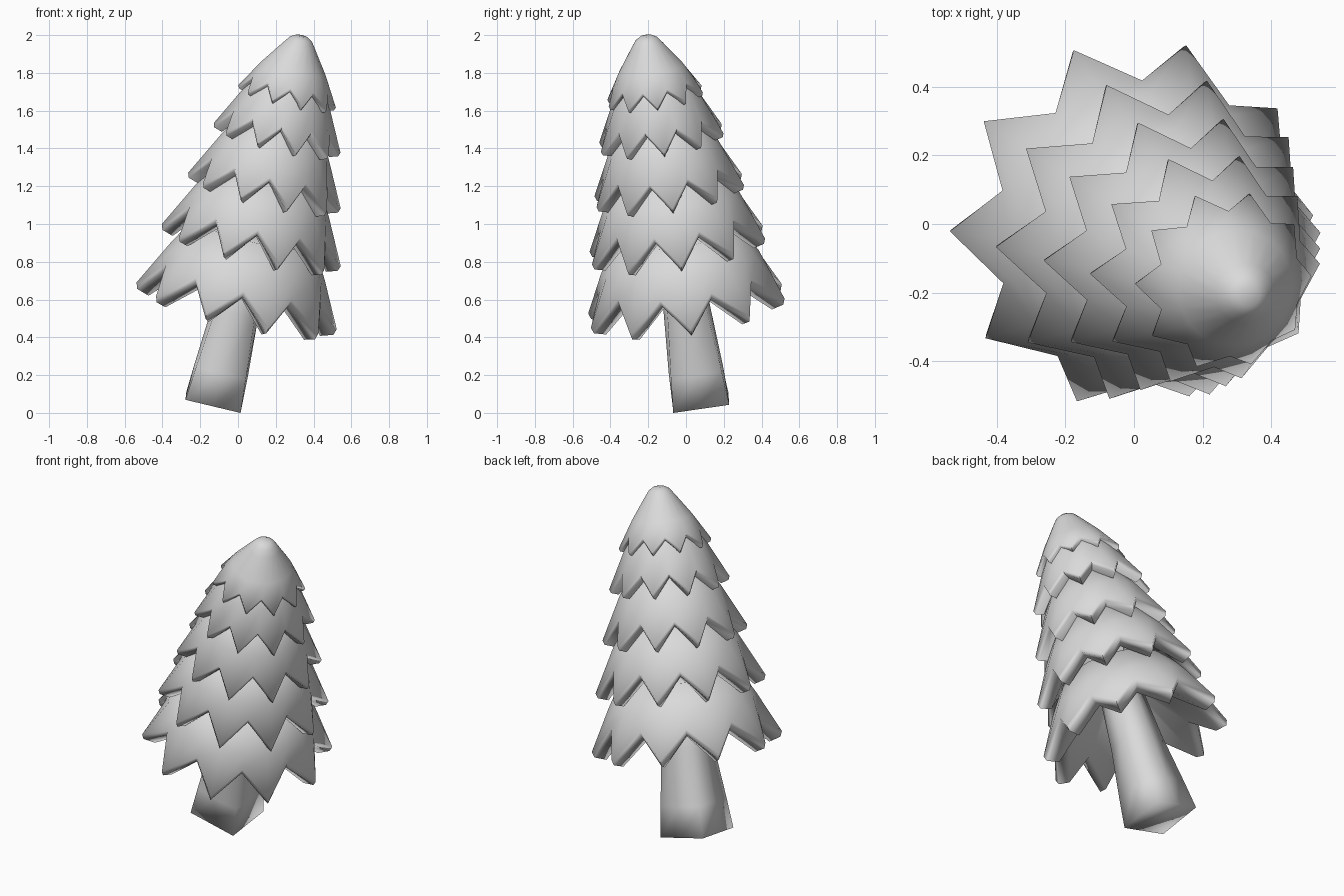
import bpy, bmesh, math
from mathutils import Vector, Matrix

if "Cube" in bpy.data.objects:
    bpy.data.objects.remove(bpy.data.objects["Cube"])

# One plain colour
grey = bpy.data.materials.new("light_grey")
grey.diffuse_color = (0.7, 0.7, 0.7, 1)
grey.use_nodes = True
grey.node_tree.nodes["Principled BSDF"].inputs["Base Color"].default_value = grey.diffuse_color

# Whole tree leans along this axis
BASE = Vector((-0.13, 0.078, 0.056))
AXIS = Vector((0.472, -0.292, 1.96)).normalized()
LEAN = Matrix.Translation(BASE) @ Vector((0, 0, 1)).rotation_difference(AXIS).to_matrix().to_4x4()


def loft(name, rows, cap_start=False, cap_end=False, angle=35):
    """Skin rings of points into one leaning, smooth object."""
    bm = bmesh.new()
    rings = [[bm.verts.new(LEAN @ Vector(p)) for p in row] for row in rows]
    n = len(rings[0])
    for a, b in zip(rings, rings[1:]):
        for i in range(n):
            j = (i + 1) % n
            bm.faces.new((a[i], a[j], b[j], b[i]))
    if cap_start:
        bm.faces.new(rings[0][::-1])
    if cap_end:
        bm.faces.new(rings[-1])
    bmesh.ops.recalc_face_normals(bm, faces=bm.faces)
    me = bpy.data.meshes.new(name)
    bm.to_mesh(me)
    bm.free()
    ob = bpy.data.objects.new(name, me)
    bpy.context.collection.objects.link(ob)
    me.materials.append(grey)
    bpy.ops.object.select_all(action='DESELECT')
    ob.select_set(True)
    bpy.context.view_layer.objects.active = ob
    bpy.ops.object.shade_smooth_by_angle(angle=math.radians(angle))
    return ob


POINTS = 10


def zigzag(r_tip, t_tip, r_notch, t_notch):
    """Ring alternating between tooth tips and notches."""
    ring = []
    for i in range(POINTS * 2):
        a = math.pi + math.radians(1.5) + math.pi * i / POINTS
        r, t = (r_tip, t_tip) if i % 2 == 0 else (r_notch, t_notch)
        ring.append((r * math.cos(a), r * math.sin(a), t))
    return ring


def circle(r, t):
    return zigzag(r, t, r, t)


# Trunk: square foot that gets rounder and slimmer upward
def trunk_ring(half, corner, t):
    ring = []
    for i in range(8):
        a = math.pi / 4 * i
        r = half * (corner if i % 2 else 1)
        ring.append((r * math.cos(a), r * math.sin(a), t))
    return ring


loft("trunk", [trunk_ring(0.15, 1.414, 0), trunk_ring(0.145, 1.32, 0.18),
               trunk_ring(0.125, 1.2, 0.5), trunk_ring(0.10, 1.1, 1.0)],
     cap_start=True, cap_end=True, angle=120)

# Branch tiers: tip height along axis, tip radius, tooth depth, thickness
TIERS = [(0.53, 0.545, 0.15, 0.09), (0.865, 0.487, 0.145, 0.08),
         (1.165, 0.415, 0.125, 0.07), (1.455, 0.345, 0.105, 0.06),
         (1.685, 0.265, 0.075, 0.05)]
SLOPE = 0.57

for k, (t, r, depth, th) in enumerate(TIERS):
    tn, rn = t + depth, (r - SLOPE * depth) * 0.965
    dr, dt = th * 0.87, th * 0.6
    # hidden underside runs in to the trunk or the tier below
    if k == 0:
        inner = circle(0.11, t + 0.32)
    else:
        tp, rp = TIERS[k - 1][:2]
        inner = circle(rp - SLOPE * (t + 0.17 - tp) - 0.005, t + 0.17)
    rows = [inner,
            zigzag(r - dr, t - dt, rn - dr, tn - dt),
            zigzag(r - dr * 0.15, t - dt * 0.6, rn - dr * 0.15, tn - dt * 0.6),
            zigzag(r, t, rn, tn)]
    if k < 4:
        rows += [circle(r - SLOPE * 0.24 + 0.015, t + 0.24),
                 circle(r - SLOPE * 0.40 + 0.015, t + 0.40)]
    else:
        # rounded tree top
        rows += [circle(0.172, 1.84), circle(0.088, 1.96), circle(0.06, 1.998), circle(0.03, 2.016)]
    loft("branch_tier_%d" % (k + 1), rows, cap_end=True, angle=75)
